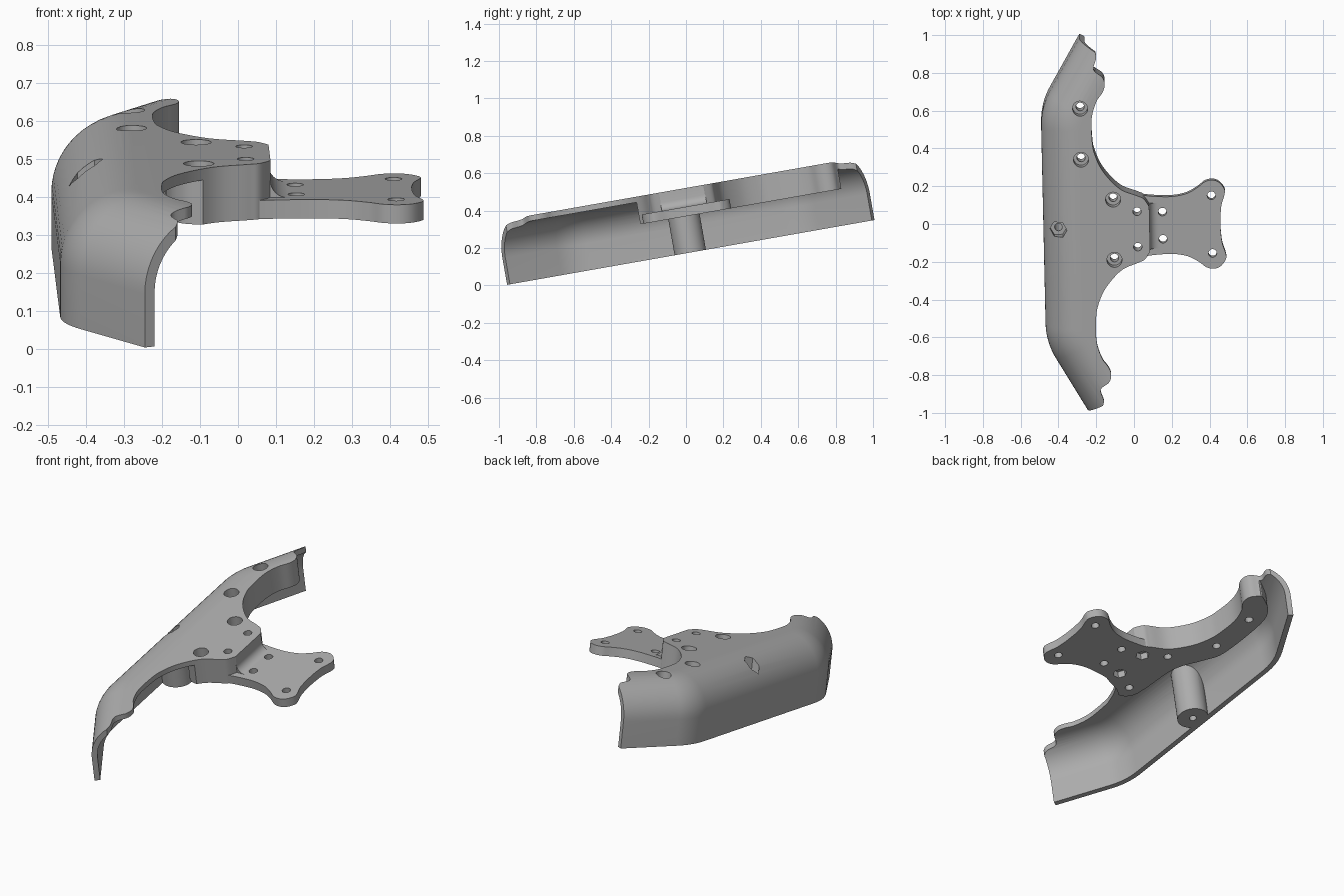
import bpy, bmesh
from math import sin, cos, pi, radians
from mathutils import Matrix, Vector

cube = bpy.data.objects.get("Cube")
if cube:
    bpy.data.objects.remove(cube, do_unlink=True)

TOP, UNDER, PLATE_TOP = 0.344, 0.195, 0.245   # heights before tilting
WALL, ROUND = 0.03, 0.2                       # shell thickness, top edge radius

grey = bpy.data.materials.new("plain_grey")
grey.use_nodes = True
grey.diffuse_color = (0.42, 0.42, 0.42, 1)
grey.node_tree.nodes["Principled BSDF"].inputs["Base Color"].default_value = (0.42, 0.42, 0.42, 1)


def loft(name, rings):
    """Solid through a stack of matching closed rings."""
    bm = bmesh.new()
    loops = [[bm.verts.new(p) for p in ring] for ring in rings]
    n = len(loops[0])
    for a, b in zip(loops, loops[1:]):
        for i in range(n):
            j = (i + 1) % n
            bm.faces.new((a[i], a[j], b[j], b[i]))
    bm.faces.new(loops[0][::-1])
    bm.faces.new(loops[-1])
    bmesh.ops.recalc_face_normals(bm, faces=bm.faces)
    mesh = bpy.data.meshes.new(name)
    bm.to_mesh(mesh)
    bm.free()
    mesh.materials.append(grey)
    obj = bpy.data.objects.new(name, mesh)
    bpy.context.collection.objects.link(obj)
    return obj


def prism(name, pts, low, high):
    return loft(name, [[(x, y, z) for x, y in pts] for z in (low, high)])


def rod(x, y, r, low, high, sides=28):
    pts = [(x + r * cos(2 * pi * i / sides), y + r * sin(2 * pi * i / sides)) for i in range(sides)]
    return prism("cutter", pts, low, high)


def combine(obj, other, operation):
    mod = obj.modifiers.new("combine", 'BOOLEAN')
    mod.operation, mod.object, mod.solver = operation, other, 'EXACT'
    bpy.context.view_layer.objects.active = obj
    bpy.ops.object.modifier_apply(modifier=mod.name)
    bpy.data.objects.remove(other, do_unlink=True)


def smooth(pts, steps=6):
    """Rounded curve through the points."""
    p = [Vector(q) for q in [pts[0]] + pts + [pts[-1]]]
    out = []
    for a, b, c, d in zip(p, p[1:], p[2:], p[3:]):
        for k in range(steps):
            t = k / steps
            q = 0.5 * (2 * b + (c - a) * t + (2 * a - 5 * b + 4 * c - d) * t * t
                       + (3 * b - a - 3 * c + d) * t ** 3)
            out.append((q.x, q.y))
    return out + [pts[-1]]


def mirrored(half):
    return half + [(x, -y) for x, y in reversed(half)]


def shell_ring(d, z):
    """Straight back wall with bent ends, moved inward by d."""
    bend, r = radians(30), 0.37
    half = []
    for i in range(11):
        a = bend * i / 10
        half.append((-0.48 + r - (r - d) * cos(a), 0.53 + (r - d) * sin(a)))
    x, y = half[-1]
    half.append((x + 0.6 * sin(bend), y + 0.6 * cos(bend)))
    half.append((0.6, half[-1][1]))
    return [(x, y, z) for x, y in mirrored(half[::-1])]


def dome(name, inset, bottom):
    r = ROUND - inset
    rings = [shell_ring(inset, bottom)]
    for i in range(15):
        a = pi / 2 * i / 14
        rings.append(shell_ring(ROUND - r * cos(a), TOP - ROUND + r * sin(a)))
    return loft(name, rings)


# Outer shell trimmed by the wavy inner outline
edge = smooth([(-0.185, 0.95), (-0.18, 0.92), (-0.195, 0.86), (-0.15, 0.82), (-0.138, 0.78),
               (-0.15, 0.74), (-0.185, 0.688), (-0.211, 0.6), (-0.211, 0.48), (-0.2, 0.41),
               (-0.158, 0.315), (-0.072, 0.22), (0.02, 0.18), (0.055, 0.162), (0.083, 0.12)])
outline = mirrored([(-0.8, 1.05), (-0.3586, 1.05)] + edge)
body = dome("shell_bracket", 0, 0)
combine(body, prism("cutter", outline, -0.3, 0.8), 'INTERSECT')

# Cavity, leaving a thick mounting core and a round boss
cavity = dome("cutter", WALL, -0.05)
core = smooth([(-0.2, 0.85), (-0.3, 0.78), (-0.35, 0.66), (-0.35, 0.36), (-0.3, 0.25), (-0.21, 0.1),
               (-0.19, -0.1), (-0.175, -0.19), (-0.135, -0.235), (-0.07, -0.245)], 4)
core += [(0.7, -0.3), (0.7, 0.5), (-0.05, 0.85)]
combine(cavity, prism("cutter", core, UNDER, 0.7), 'DIFFERENCE')
combine(cavity, rod(-0.4, 0, 0.085, -0.2, 0.7, 40), 'DIFFERENCE')
combine(body, cavity, 'DIFFERENCE')

# Lower mounting plate with two rounded ears
plate = smooth([(-0.05, 0.17), (0.02, 0.168), (0.1, 0.158), (0.2, 0.154), (0.28, 0.168), (0.34, 0.2),
                (0.38, 0.23), (0.42, 0.238), (0.455, 0.225), (0.482, 0.19), (0.483, 0.16),
                (0.465, 0.1), (0.458, 0.03)])
combine(body, prism("mounting_plate", mirrored(plate), UNDER, PLATE_TOP), 'UNION')

# Rounded inside corner where the plate meets the step
r = 0.045
corner = [(0.06, 0.22), (0.06, PLATE_TOP + r)]
for i in range(9):
    a = pi + pi / 2 * i / 8
    corner.append((0.083 + r + r * cos(a), PLATE_TOP + r + r * sin(a)))
corner.append((0.083 + r, 0.22))
combine(body, loft("step_fillet", [[(x, y, z) for x, z in corner] for y in (-0.122, 0.122)]), 'UNION')

# Counterbored screw holes
for x, y in ((-0.271, 0.654), (-0.272, 0.38), (-0.107, 0.162), (-0.107, -0.162)):
    combine(body, rod(x, y, 0.022, -0.1, 0.6), 'DIFFERENCE')
    combine(body, rod(x, y, 0.04, 0.28, 0.6), 'DIFFERENCE')

# Plain holes in the step and plate, nut pockets under the step
for side in (-1, 1):
    for x, y in ((0.018, 0.095), (0.152, 0.073), (0.413, 0.155)):
        combine(body, rod(x, side * y, 0.022, 0.1, 0.6), 'DIFFERENCE')
    combine(body, rod(0.018, side * 0.095, 0.038, 0.1, 0.235, 6), 'DIFFERENCE')

# Hexagonal pocket and screw hole in the boss
combine(body, rod(-0.4, 0, 0.045, 0.225, 0.6, 6), 'DIFFERENCE')
combine(body, rod(-0.4, 0, 0.02, -0.1, 0.6), 'DIFFERENCE')

# Turn and tilt into the final pose
body.data.transform(Matrix.Translation((0, 0, 0.172)) @ Matrix.Rotation(radians(10), 4, 'X')
                    @ Matrix.Translation((0, 0.032, 0)) @ Matrix.Rotation(radians(1.26), 4, 'Z'))
bpy.ops.object.select_all(action='DESELECT')
body.select_set(True)
bpy.context.view_layer.objects.active = body
bpy.ops.object.shade_smooth_by_angle(angle=radians(30))
